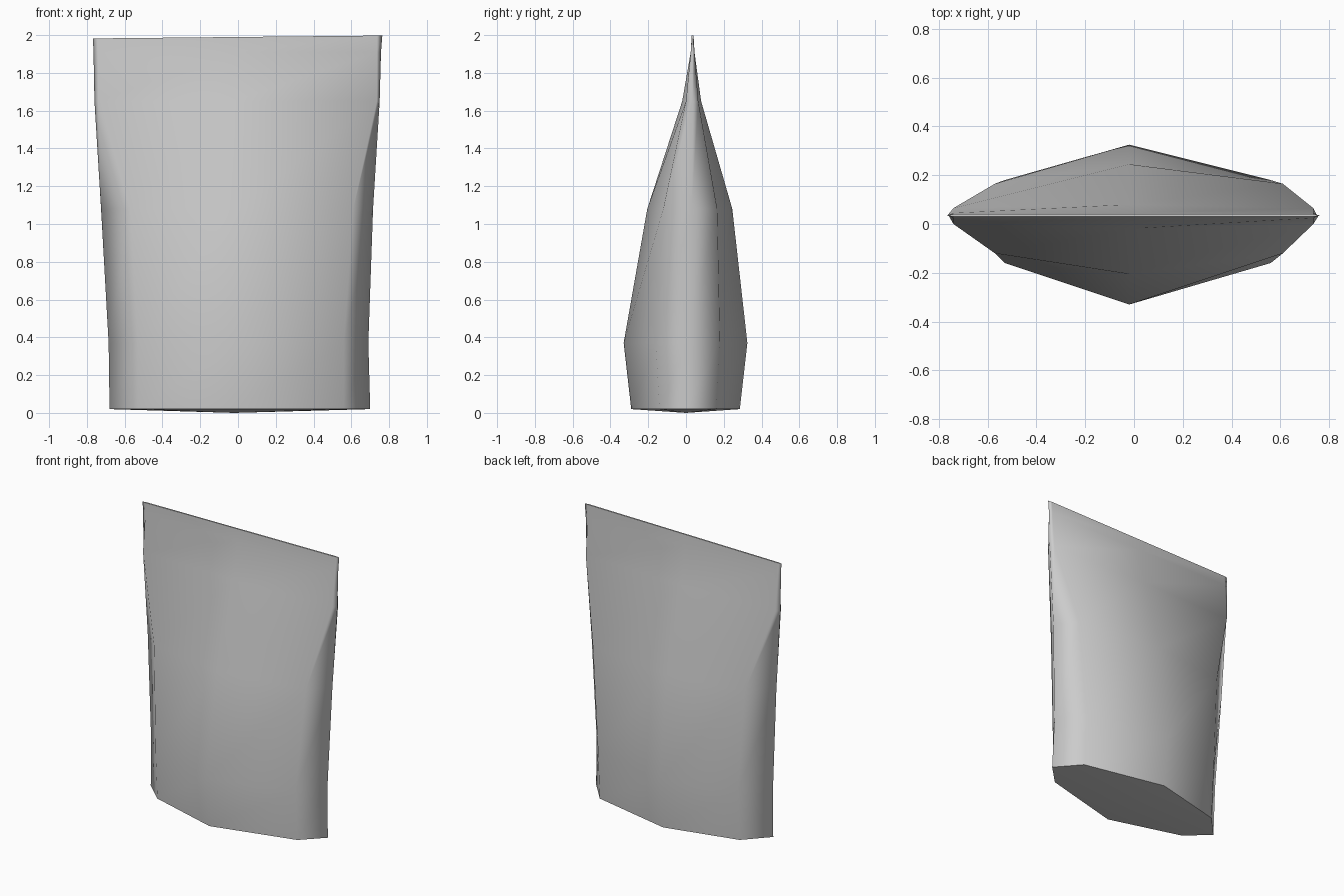
import bpy, bmesh

cube = bpy.data.objects.get("Cube")
if cube:
    bpy.data.objects.remove(cube, do_unlink=True)

# Single foil colour
foil = bpy.data.materials.new("grey foil")
foil.use_nodes = True
grey = (0.6, 0.6, 0.6, 1)
foil.diffuse_color = grey
foil.node_tree.nodes["Principled BSDF"].inputs["Base Color"].default_value = grey

# Each level: height, left fold x, right fold x, corner x left and right,
# front and back centre y, front and back corner y, side fold y
levels = [
    (0.02, -0.68, 0.70, -0.53, 0.56, -0.29, 0.285, -0.14, 0.16, 0.0),
    (0.37, -0.685, 0.69, -0.53, 0.56, -0.33, 0.325, -0.16, 0.18, 0.01),
    (1.08, -0.725, 0.715, -0.57, 0.61, -0.205, 0.245, -0.12, 0.165, 0.03),
    (1.65, -0.76, 0.75, -0.74, 0.735, -0.02, 0.08, 0.0, 0.065, 0.035),
    (1.91, -0.765, 0.757, -0.74, 0.735, 0.025, 0.045, 0.025, 0.045, 0.035),
    (1.99, -0.768, 0.764, -0.74, 0.735, 0.03, 0.04, 0.03, 0.04, 0.035),
]

# Pouch wall lofted through eight-sided rings
bm = bmesh.new()
rings = []
for z, xl, xr, cl, cr, fy, by, fc, bc, sy in levels:
    ring = [(xl, sy), (cl, fc), (-0.02, fy), (cr, fc),
            (xr, sy), (cr, bc), (-0.02, by), (cl, bc)]
    tilt = 0.01 if z > 1.95 else 0.0
    rings.append([bm.verts.new((x, y, z + tilt * x)) for x, y in ring])
for low, high in zip(rings, rings[1:]):
    for i in range(8):
        j = (i + 1) % 8
        bm.faces.new((low[i], low[j], high[j], high[i]))
bm.faces.new(rings[-1])

# Slightly sagging base
middle = bm.verts.new((-0.02, 0, 0))
for i in range(8):
    bm.faces.new((rings[0][(i + 1) % 8], rings[0][i], middle))
bmesh.ops.recalc_face_normals(bm, faces=bm.faces)

# Smooth foil with crisp base and top rims
for face in bm.faces:
    face.smooth = True
for ring in (rings[0], rings[-1]):
    for i in range(8):
        bm.edges.get((ring[i], ring[(i + 1) % 8])).smooth = False

mesh = bpy.data.meshes.new("pouch")
bm.to_mesh(mesh)
bm.free()
mesh.materials.append(foil)
pouch = bpy.data.objects.new("pouch", mesh)
bpy.context.collection.objects.link(pouch)
